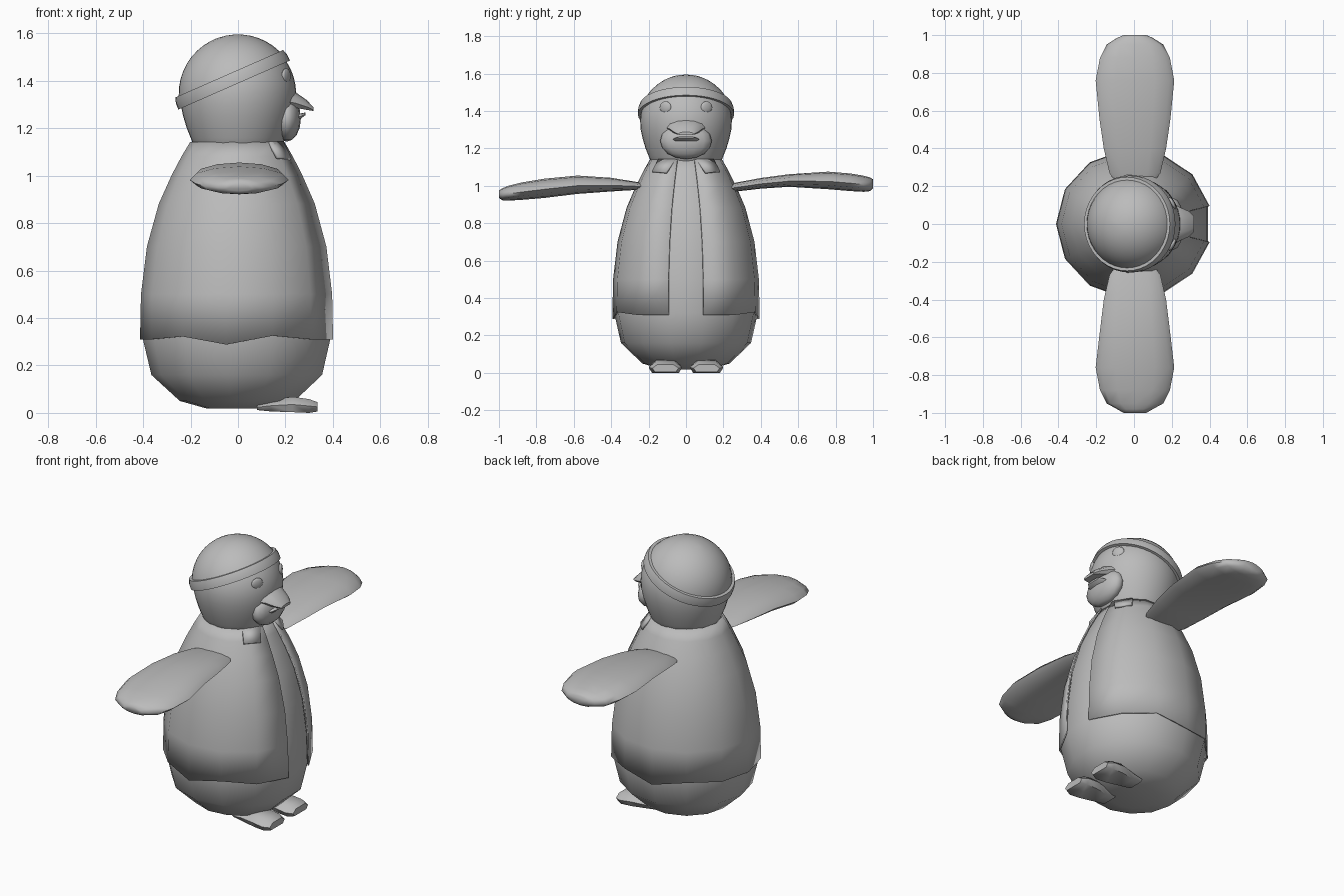
import bpy, bmesh, math
from mathutils import Matrix, Vector

if "Cube" in bpy.data.objects:
    bpy.data.objects.remove(bpy.data.objects["Cube"])

grey = bpy.data.materials.new("soft_grey")
grey.diffuse_color = (0.5, 0.5, 0.5, 1)
grey.use_nodes = True
grey.node_tree.nodes["Principled BSDF"].inputs["Base Color"].default_value = grey.diffuse_color


def finish(name, bm, angle=60):
    bmesh.ops.recalc_face_normals(bm, faces=bm.faces)
    me = bpy.data.meshes.new(name)
    bm.to_mesh(me)
    bm.free()
    me.materials.append(grey)
    ob = bpy.data.objects.new(name, me)
    bpy.context.collection.objects.link(ob)
    bpy.ops.object.select_all(action='DESELECT')
    bpy.context.view_layer.objects.active = ob
    ob.select_set(True)
    bpy.ops.object.shade_smooth_by_angle(angle=math.radians(angle))
    return ob


def loft(name, rings, closed=True, caps=True, angle=60):
    """Skin a list of equal-length point rings."""
    bm = bmesh.new()
    rows = [[bm.verts.new(p) for p in r] for r in rings]
    n = len(rows[0])
    for a, b in zip(rows, rows[1:]):
        for i in range(n if closed else n - 1):
            j = (i + 1) % n
            bm.faces.new((a[i], a[j], b[j], b[i]))
    if caps:
        bm.faces.new(rows[0])
        bm.faces.new(rows[-1])
    return finish(name, bm, angle)


def circle(r, z, n, ys=1.0, phase=0.0):
    return [(r * math.cos(phase + math.tau * i / n),
             ys * r * math.sin(phase + math.tau * i / n), z) for i in range(n)]


def ellipsoid(name, loc, radii, rot=0, seg=24):
    bm = bmesh.new()
    bmesh.ops.create_uvsphere(bm, u_segments=seg, v_segments=seg // 2, radius=1)
    bm.transform(Matrix.Translation(loc) @ Matrix.Rotation(rot, 4, 'Z')
                 @ Matrix.Diagonal((*radii, 1)))
    return finish(name, bm)


def thicken(ob, t):
    m = ob.modifiers.new("thickness", 'SOLIDIFY')
    m.thickness = t
    m.offset = 0


# Body: low-sided egg with a flat base, front facet centred on +x
N = 13
P0 = math.pi / N
upper = [(0.50, 0.397), (0.70, 0.372), (0.88, 0.322), (1.0, 0.268), (1.08, 0.226), (1.14, 0.19)]
lower = [(0.018, 0.13), (0.05, 0.245), (0.16, 0.365), (0.32, 0.403)]
loft("body", [circle(r, z, N, 0.96, P0) for z, r in lower + upper])

# Jacket: thin shell that skips the front facet, with a wavy hem
rings = [circle(r + 0.008, z, N, 0.96, P0) for z, r in [(0.31, 0.401)] + upper]
rings[0] = [(x, y, z + (0, 0, 0.015, -0.022, 0.012)[min(i, N - 1 - i) % 5])
            for i, (x, y, z) in enumerate(rings[0])]
thicken(loft("jacket", rings, closed=False, caps=False), 0.008)

# Head: smooth ball narrowing to the neck
C, R = 1.345, 0.245
head = [(1.12, 0.18), (1.135, 0.19), (1.16, 0.2), (1.20, 0.216), (1.25, 0.231), (1.30, 0.242)]
head += [(C + R * math.sin(t), R * math.cos(t))
         for t in [math.radians(a) for a in range(0, 88, 8)]]
loft("head", [circle(r, z, 40) for z, r in head])

# Cap and rolled band, tilted down at the back
tilt = Matrix.Translation((0, 0, C)) @ Matrix.Rotation(math.radians(-23.7), 4, 'Y')


def tilted(profile):
    return [[tilt @ Vector(p) for p in circle(r, z, 40)] for z, r in profile]


cap = [(0.25 * math.sin(t), 0.25 * math.cos(t))
       for t in [math.radians(a) for a in range(14, 90, 8)]]
loft("cap", tilted(cap + [(0.25, 0.004)]))
loft("cap_band", tilted([(0.040, 0.238), (0.040, 0.257), (0.068, 0.256), (0.092, 0.248),
                         (0.092, 0.225)]), caps=False, angle=40)

# Muzzle patch and beak
ellipsoid("muzzle", (0.205, 0, 1.24), (0.06, 0.138, 0.097), seg=16)


def beak_ring(x, w, zlow, zmid, ztop):
    pts = [(w * math.cos(a), zmid + (ztop - zmid) * math.sin(a))
           for a in [math.pi * i / 6 for i in range(7)]]
    return [(x, y, z) for y, z in pts] + [(x, -w * 0.8, zlow), (x, w * 0.8, zlow)]


loft("upper_beak", [beak_ring(0.19, 0.12, 1.29, 1.315, 1.37),
                    beak_ring(0.245, 0.088, 1.285, 1.305, 1.35),
                    beak_ring(0.29, 0.068, 1.277, 1.29, 1.318),
                    beak_ring(0.318, 0.042, 1.272, 1.277, 1.288)], angle=35)
loft("lower_beak", [beak_ring(0.20, 0.085, 1.225, 1.24, 1.262),
                    beak_ring(0.265, 0.068, 1.24, 1.25, 1.262),
                    beak_ring(0.285, 0.045, 1.255, 1.26, 1.266)], angle=35)

foot_profile = [(0.08, 0.055, 0.012, 0.035), (0.14, 0.062, 0.006, 0.055),
                (0.23, 0.085, 0.003, 0.068), (0.30, 0.09, 0.0, 0.058),
                (0.335, 0.07, 0.006, 0.045)]
# y, half width, bottom z, top z
flippers = {
    "left": (1, [(0.22, 0.10, 0.972, 1.002), (0.27, 0.135, 0.970, 1.018),
                 (0.40, 0.165, 0.985, 1.042), (0.55, 0.187, 0.995, 1.062),
                 (0.76, 0.208, 0.982, 1.076), (0.88, 0.185, 0.972, 1.066),
                 (0.95, 0.15, 0.968, 1.054), (0.985, 0.095, 0.972, 1.045),
                 (1.0, 0.06, 0.988, 1.035)]),
    "right": (-1, [(0.22, 0.10, 0.985, 1.012), (0.27, 0.135, 0.978, 1.022),
                   (0.40, 0.165, 0.97, 1.043), (0.58, 0.187, 0.957, 1.055),
                   (0.76, 0.208, 0.935, 1.038), (0.88, 0.185, 0.925, 1.018),
                   (0.95, 0.15, 0.921, 1.0), (0.98, 0.095, 0.922, 0.988),
                   (1.0, 0.06, 0.935, 0.975)])}

for side, (s, prof) in flippers.items():
    # Flipper: lens section, arched on top and flatter below
    rings = []
    for y, w, lo, hi in prof:
        mid = lo + 0.45 * (hi - lo)
        ring = []
        for i in range(12):
            a = math.tau * i / 12
            k = math.sin(a)
            ring.append((w * math.cos(a) + 0.005, s * y,
                         mid + k * (hi - mid if k > 0 else mid - lo)))
        rings.append(ring)
    loft(side + "_flipper", rings)

    # Foot: rounded wedge
    rings = []
    for x, w, lo, hi in foot_profile:
        m = (lo + hi) / 2
        rings.append([(x, s * 0.11 + dy * w, z) for dy, z in
                      ((-1, m), (-0.8, lo), (0.8, lo), (1, m), (0.6, hi), (-0.6, hi))])
    loft(side + "_foot", rings)

    # Collar flap
    bm = bmesh.new()
    bm.faces.new([bm.verts.new((x, s * y, z)) for x, y, z in
                  ((0.13, 0.145, 1.14), (0.187, 0.055, 1.14),
                   (0.222, 0.105, 1.07), (0.165, 0.18, 1.075))])
    thicken(finish(side + "_collar", bm), 0.012)

    # Eye
    ellipsoid(side + "_eye", (0.203, s * 0.11, 1.42), (0.012, 0.034, 0.032), s * 0.49)
